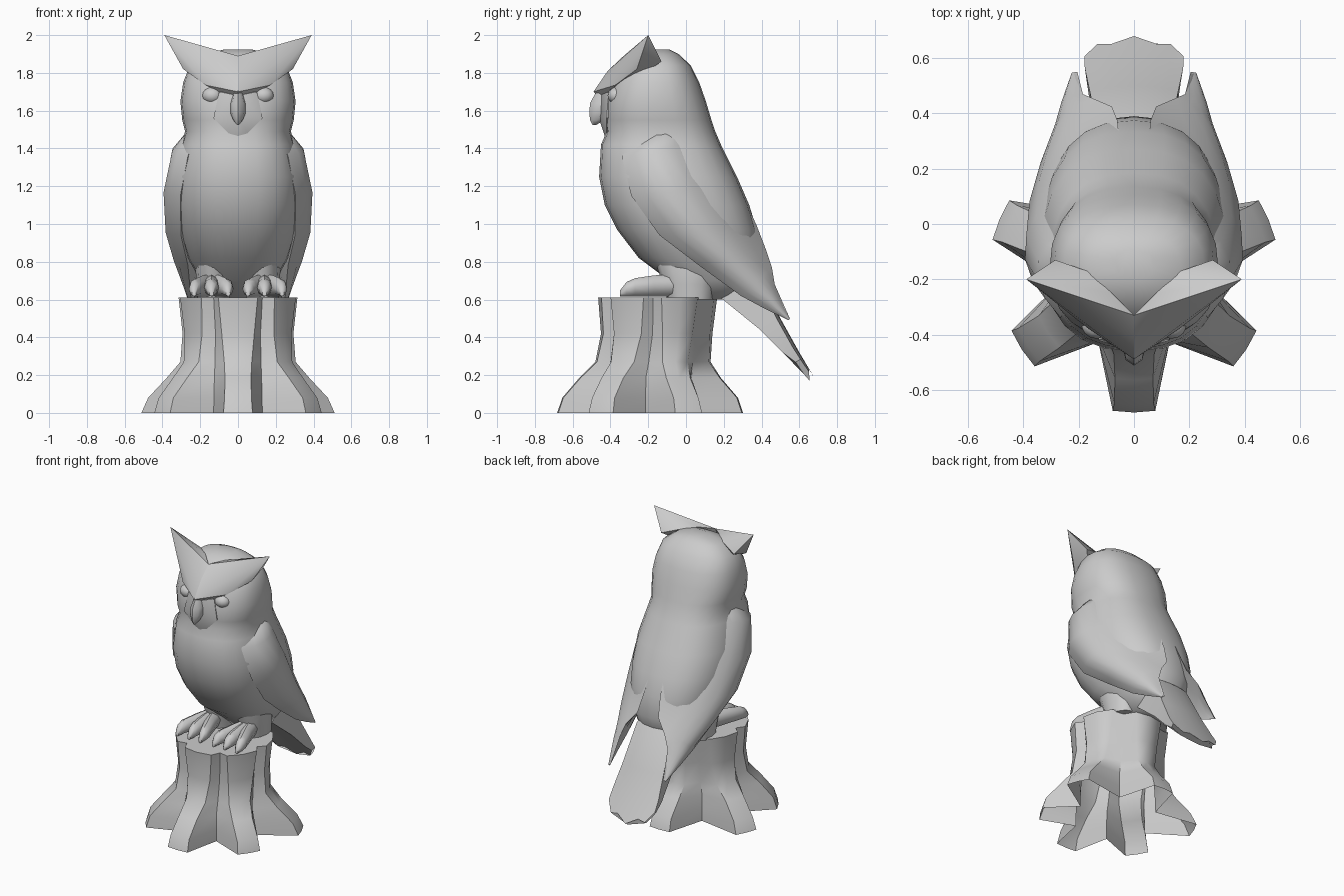
import bpy, bmesh
from math import sin, cos, pi, atan2, radians
from mathutils import Vector

if "Cube" in bpy.data.objects:
    bpy.data.objects.remove(bpy.data.objects["Cube"])


def finish(name, bm, angle):
    bmesh.ops.recalc_face_normals(bm, faces=bm.faces)
    me = bpy.data.meshes.new(name)
    bm.to_mesh(me)
    bm.free()
    ob = bpy.data.objects.new(name, me)
    bpy.context.collection.objects.link(ob)
    bpy.ops.object.select_all(action='DESELECT')
    ob.select_set(True)
    bpy.context.view_layer.objects.active = ob
    bpy.ops.object.shade_smooth_by_angle(angle=radians(angle))
    return ob


def loft(name, rings, caps=(True, True), angle=50):
    """Skin closed rings of equal point count."""
    bm = bmesh.new()
    vs = [[bm.verts.new(p) for p in r] for r in rings]
    n = len(vs[0])
    for a, b in zip(vs, vs[1:]):
        for i in range(n):
            j = (i + 1) % n
            bm.faces.new((a[i], a[j], b[j], b[i]))
    if caps[0]:
        bm.faces.new(vs[0])
    if caps[1]:
        bm.faces.new(vs[-1])
    return finish(name, bm, angle)


def hull(name, pts, angle=45):
    bm = bmesh.new()
    for p in pts:
        bm.verts.new(p)
    res = bmesh.ops.convex_hull(bm, input=bm.verts)
    junk = [v for v in res['geom_interior'] if isinstance(v, bmesh.types.BMVert)]
    bmesh.ops.delete(bm, geom=junk, context='VERTS')
    return finish(name, bm, angle)


def ball(name, loc, scale):
    bm = bmesh.new()
    bmesh.ops.create_uvsphere(bm, u_segments=14, v_segments=8, radius=1)
    for v in bm.verts:
        v.co = Vector(a * b for a, b in zip(v.co, scale)) + Vector(loc)
    return finish(name, bm, 60)


def oval(z, y0, y1, w, n=24, e=2.4, x=0):
    """Horizontal superellipse from y0 (front) to y1 (back)."""
    pts = []
    for i in range(n):
        a = 2 * pi * i / n
        c, s = cos(a), sin(a)
        px = w * abs(c) ** (2 / e) * (1 if c > 0 else -1)
        py = abs(s) ** (2 / e) * (1 if s > 0 else -1)
        pts.append((x + px, (y0 + y1) / 2 + (y1 - y0) / 2 * py, z))
    return pts


# Stump: six buttress roots, open underneath
roots = [(-90, 1), (-33, .985), (23, 1.075), (90, 1), (157, 1.075), (213, .985)]
rings = []
for z, rr, rv, hw, cy in [(0, .492, .27, .078, -.19), (.08, .465, .268, .072, -.19),
                          (.185, .375, .262, .07, -.19), (.27, .305, .255, .075, -.175),
                          (.42, .295, .25, .09, -.155), (.61, .315, .27, .11, -.15)]:
    ring = []
    for k, (deg, grow) in enumerate(roots):
        a = radians(deg)
        nxt = radians(roots[(k + 1) % 6][0] + (360 if k == 5 else 0))
        r = rr * (1 + (grow - 1) * max(0, 1 - z * 3))
        c = atan2(hw, r)
        for ang, q in ((a - c, r), (a, r), (a + c, r), ((a + nxt) / 2, rv)):
            ring.append((q * cos(ang), cy + q * sin(ang), z))
    rings.append(ring)
loft("stump", rings, caps=(False, True))

# Body and head: z, front, back, half width
loft("body", [oval(*r) for r in [
    (.60, .02, .27, .13), (.70, -.09, .36, .20), (.82, -.25, .39, .265),
    (.97, -.365, .375, .315), (1.10, -.43, .335, .335), (1.25, -.46, .27, .335),
    (1.42, -.45, .185, .30), (1.49, -.42, .155, .28), (1.55, -.43, .135, .295),
    (1.65, -.42, .105, .305), (1.75, -.39, .07, .29), (1.84, -.34, .025, .255),
    (1.90, -.27, -.04, .17), (1.925, -.20, -.09, .07)]], angle=60)

# Tail: fan with a scalloped end
cols = [(-1, -.09), (-.74, -.03), (-.45, -.04), (0, 0), (.45, -.04), (.74, -.03), (1, -.09)]
rings = []
for y, z, w, t, k in [(.24, .88, .12, .26, 0), (.38, .74, .135, .23, 0),
                      (.50, .50, .16, .11, 0), (.60, .32, .178, .06, .3),
                      (.68, .185, .18, .03, 1)]:
    top, under = [], []
    for u, d in cols:
        py, pz = y + d * k * .6 - .02 * u * u, z - d * k * 1.1
        top.append((u * w, py, pz))
        under.append((u * w * .95, py - t * .85, pz - t * .5))
    rings.append(top + under[::-1])
loft("tail", rings)

# Wing sections: front y, z, back y, z, then x at front, outermost, back
wing = [(-.24, 1.47, .08, 1.52, .22, .26, .05), (-.34, 1.36, .145, 1.45, .265, .335, .05),
        (-.29, 1.15, .275, 1.21, .305, .376, .05), (-.14, .94, .375, .99, .302, .365, .06),
        (.07, .78, .425, .86, .265, .328, .08), (.29, .62, .455, .77, .25, .28, .15),
        (.42, .55, .47, .68, .235, .26, .185), (.545, .49, .55, .50, .215, .225, .205)]
for s, side in ((1, "right"), (-1, "left")):
    rings = []
    for fy, fz, by, bz, xf, xo, xb in wing:
        F, B = Vector((xf, fy, fz)), Vector((xb, by, bz))
        C = (F + B) / 2
        C.x = 2 * xo - (xf + xb) / 2
        ring = [F * (1 - t) ** 2 + C * 2 * t * (1 - t) + B * t * t
                for t in [i / 7 for i in range(8)]]
        ring += [B.lerp(F, t) + Vector((.01, 0, 0)) for t in (.33, .67)]
        rings.append([(s * p.x, p.y, p.z) for p in ring])
    loft(side + "_wing", rings)

    # Brow plane running out into the ear tuft
    hull(side + "_ear_tuft", [(s * x, y, z) for x, y, z in [
        (0, -.49, 1.70), (0, -.43, 1.65), (0, -.415, 1.81), (0, -.33, 1.89),
        (.39, -.20, 2.0), (.17, -.375, 1.735), (.29, -.26, 1.82), (.285, -.13, 1.86),
        (.17, -.17, 1.90), (.08, -.25, 1.91)]])

    # Eye tucked under the brow
    ball(side + "_eye", (s * .135, -.365, 1.68), (.055, .05, .045))

    # Leg feathers
    loft(side + "_leg", [oval(z, a, b, w, 12, 2, s * .13) for z, a, b, w in [
        (.60, -.10, .14, .085), (.68, -.12, .15, .09),
        (.76, -.15, .16, .095), (.86, -.18, .12, .08)]])

    # Three toes with curved claws
    for i, tx in enumerate((.055, .14, .23)):
        rings = []
        for k, y, z, r in [(.1, -.06, .675, .06), (.5, -.17, .672, .056), (.9, -.27, .665, .048),
                           (1, -.315, .655, .038), (1.03, -.35, .632, .015)]:
            x = .14 + (tx - .14) * k
            rings.append([(s * (x + r * .8 * cos(a)), y, z + r * sin(a))
                          for a in [j * pi / 4 for j in range(8)]])
        loft(f"{side}_toe_{i + 1}", rings)

# Hooked beak
loft("beak", [[(w * cos(a), (y0 + y1) / 2 + (y1 - y0) / 2 * sin(a), z)
               for a in [j * pi / 4 for j in range(8)]]
              for z, y0, y1, w in [(1.71, -.47, -.36, .025), (1.64, -.508, -.36, .042),
                                   (1.59, -.512, -.38, .042), (1.55, -.508, -.43, .025),
                                   (1.525, -.495, -.475, .006)]])
# Muzzle and chin feathers around the beak
hull("face_wedge", [(s * x, y, z) for s in (1, -1) for x, y, z in [
    (0, -.46, 1.68), (0, -.465, 1.57), (.1, -.41, 1.70), (.13, -.42, 1.56),
    (.05, -.42, 1.48), (0, -.43, 1.465), (.1, -.33, 1.6)]])
